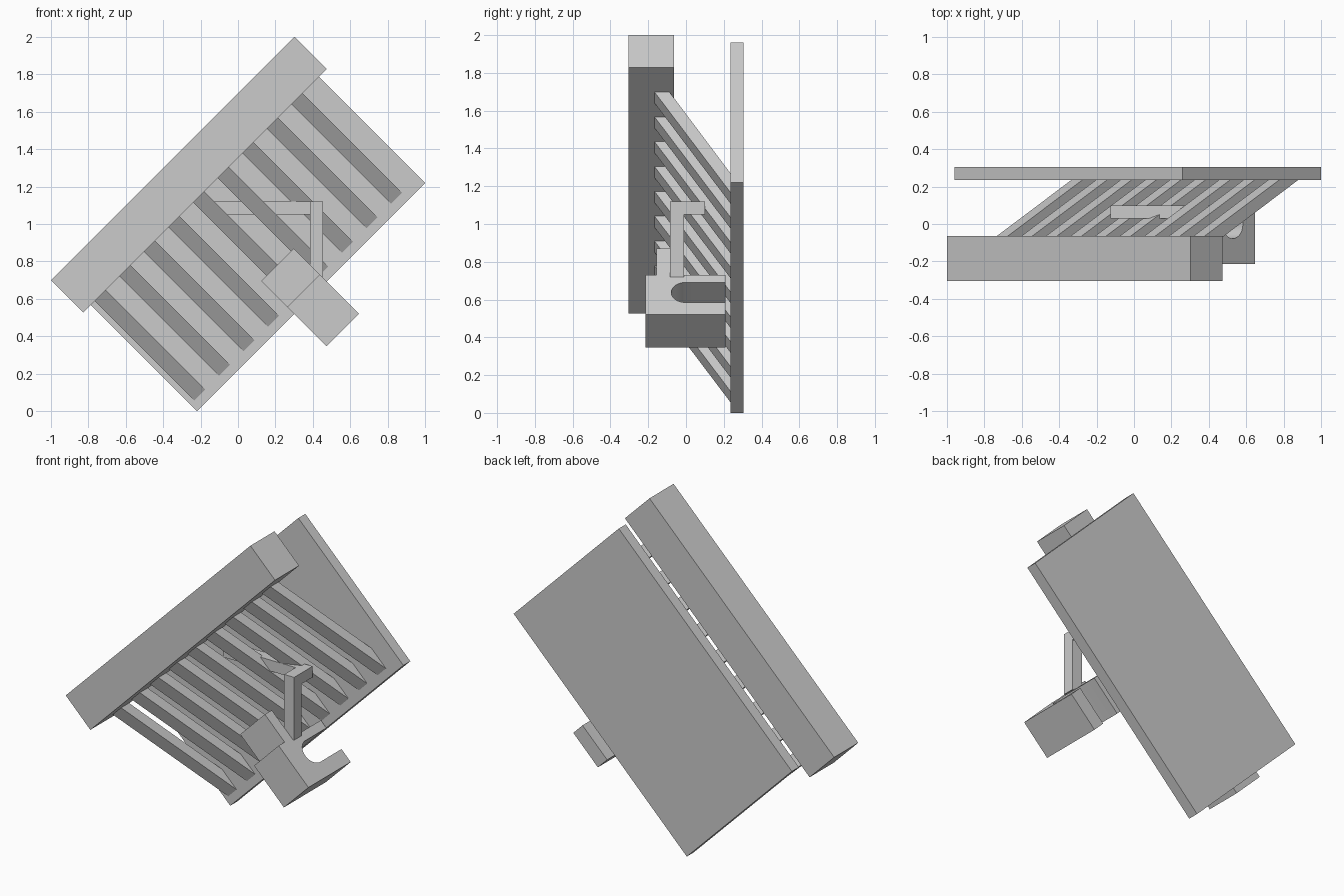
import bpy, bmesh
from math import sin, cos, pi, sqrt, radians
from mathutils import Vector

cube = bpy.data.objects.get("Cube")
if cube:
    bpy.data.objects.remove(cube, do_unlink=True)

grey = bpy.data.materials.new("plain_grey")
grey.use_nodes = True
grey.diffuse_color = (0.6, 0.6, 0.6, 1)
grey.node_tree.nodes["Principled BSDF"].inputs["Base Color"].default_value = (0.6, 0.6, 0.6, 1)


def tilted(u, y, v):
    """Point in the frame turned 45 degrees: u runs up-right, v up-left."""
    return Vector(((u - v) / sqrt(2), y, (u + v) / sqrt(2)))


def upright(x, y, z):
    return Vector((x, y, z))


def prism(name, profile, start, end, frame=tilted):
    """Extrude a (y, height) profile along the first axis of the frame."""
    bm = bmesh.new()
    face = bm.faces.new([bm.verts.new(frame(start, y, h)) for y, h in profile])
    new = bmesh.ops.extrude_face_region(bm, geom=[face])["geom"]
    shift = frame(end, 0, 0) - frame(start, 0, 0)
    bmesh.ops.translate(bm, vec=shift, verts=[g for g in new if isinstance(g, bmesh.types.BMVert)])
    bmesh.ops.recalc_face_normals(bm, faces=bm.faces)
    mesh = bpy.data.meshes.new(name)
    bm.to_mesh(mesh)
    bm.free()
    mesh.materials.append(grey)
    obj = bpy.data.objects.new(name, mesh)
    bpy.context.collection.objects.link(obj)
    return obj


def rect(y0, y1, h0, h1):
    return [(y0, h0), (y1, h0), (y1, h1), (y0, h1)]


# Header beam and back plate
prism("header_beam", rect(-0.305, -0.063, 0.957, 1.202), -0.212, 1.628)
prism("back_plate", rect(0.235, 0.305, 0.155, 1.202), -0.155, 1.57)

# Sloping slats from the beam down to the plate
slat = [(-0.167, 0.957), (-0.088, 0.957), (0.235, 0.349), (0.235, 0.205)]
for i in range(9):
    u = -0.125 + i * 0.186
    prism(f"slat_{i + 1}", slat, u, u + 0.083)

# Bracket block with a round-ended slot open to the back
radius, mid_v = 0.075, 0.077
arc = [(-0.003 - radius * sin(a), mid_v + radius * cos(a))
       for a in (pi * k / 16 for k in range(17))]
profile = [(-0.215, -0.09), (-0.215, 0.207), (0.21, 0.207), (0.21, mid_v + radius)]
profile += arc + [(0.21, mid_v - radius), (0.21, -0.09)]
bracket = prism("slotted_bracket", profile, 0.58, 0.825)
bpy.context.view_layer.objects.active = bracket
bracket.select_set(True)
bpy.ops.object.shade_smooth_by_angle(angle=radians(30))
bracket.select_set(False)
prism("bracket_tab", rect(-0.155, -0.085, 0.207, 0.404), 0.58, 0.825)

# Square bar rising from the bracket, turning back and then sideways
prism("bar_post", rect(-0.085, -0.01, 0.72, 1.12), 0.385, 0.455, upright)
prism("bar_link", rect(-0.01, 0.03, 1.05, 1.12), 0.385, 0.455, upright)
prism("bar_arm", rect(0.03, 0.10, 1.05, 1.12), -0.125, 0.455, upright)
